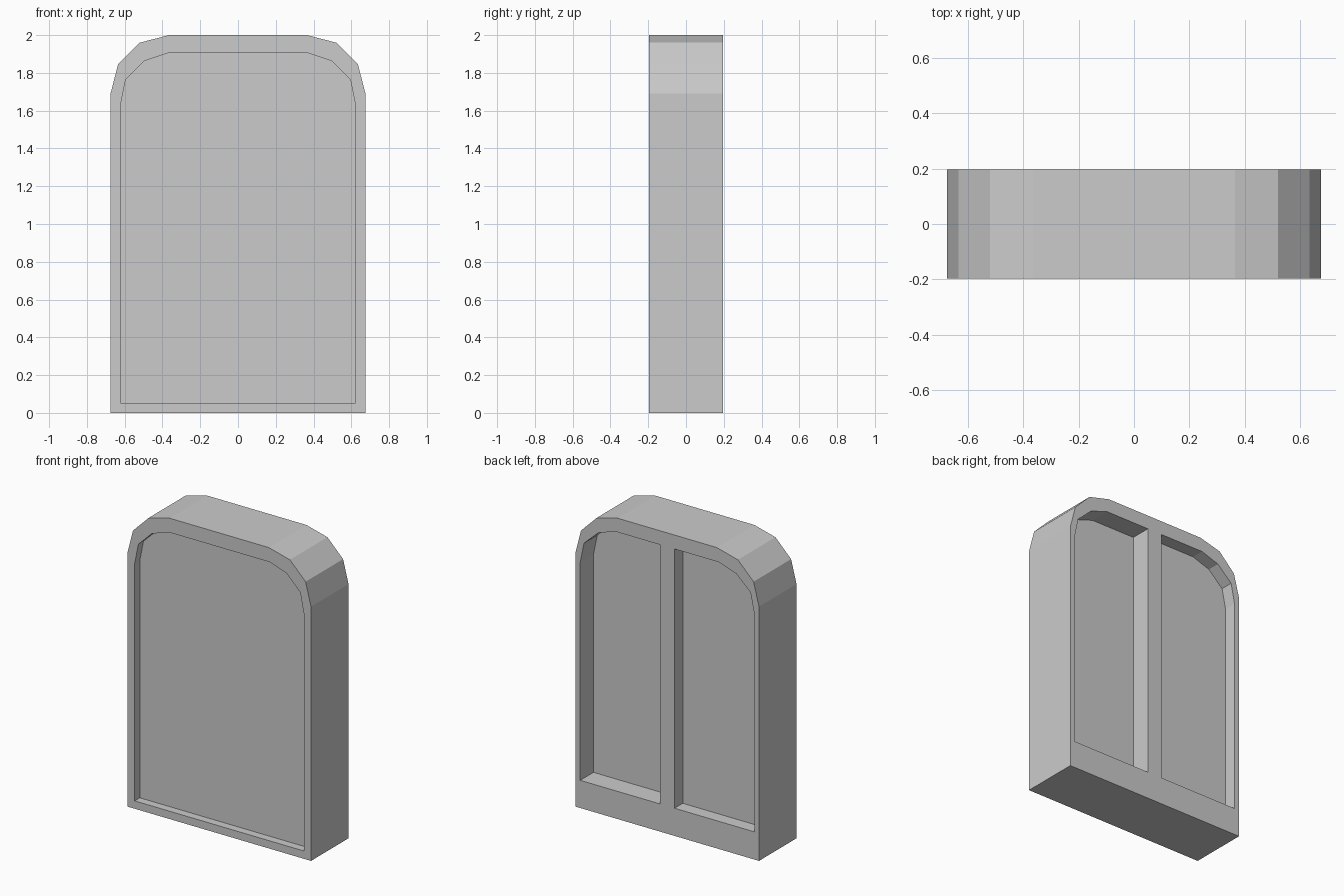
import bpy, bmesh

if "Cube" in bpy.data.objects:
    bpy.data.objects.remove(bpy.data.objects["Cube"])

HALF_DEPTH = 0.197


def prism(name, profile, y0, y1):
    """Extrude an (x, z) outline from y0 to y1."""
    bm = bmesh.new()
    face = bm.faces.new([bm.verts.new((x, y0, z)) for x, z in profile])
    ext = bmesh.ops.extrude_face_region(bm, geom=[face])
    moved = [v for v in ext["geom"] if isinstance(v, bmesh.types.BMVert)]
    bmesh.ops.translate(bm, verts=moved, vec=(0, y1 - y0, 0))
    bmesh.ops.recalc_face_normals(bm, faces=bm.faces[:])
    mesh = bpy.data.meshes.new(name)
    bm.to_mesh(mesh)
    bm.free()
    obj = bpy.data.objects.new(name, mesh)
    bpy.context.collection.objects.link(obj)
    return obj


def arch(shoulder, bottom):
    """Symmetric outline from the right shoulder points (bottom to top)."""
    right = [(shoulder[0][0], bottom)] + shoulder
    return right + [(-x, z) for x, z in reversed(right)]


def carve(target, name, profile, y0, y1):
    cutter = prism(name, profile, y0, y1)
    cutter.hide_render = True
    mod = target.modifiers.new(name, 'BOOLEAN')
    mod.operation = 'DIFFERENCE'
    mod.solver = 'EXACT'
    mod.object = cutter
    bpy.context.view_layer.objects.active = target
    bpy.ops.object.modifier_apply(modifier=name)
    bpy.data.objects.remove(cutter)


# Solid arched slab
slab = prism("arched_panel",
             arch([(0.675, 1.69), (0.635, 1.845), (0.52, 1.96), (0.365, 2.0)], 0.0),
             -HALF_DEPTH, HALF_DEPTH)

# Shallow recess over the whole front
carve(slab, "front_recess",
      arch([(0.622, 1.63), (0.595, 1.765), (0.495, 1.863), (0.37, 1.905)], 0.052),
      -HALF_DEPTH - 0.1, -HALF_DEPTH + 0.054)

# Two back recesses either side of a central bar, the +x one deeper
half = [(0.054, 0.184), (0.64, 0.184), (0.64, 1.633), (0.612, 1.768),
        (0.507, 1.865), (0.38, 1.907), (0.054, 1.907)]
for side, depth in ((1, 0.139), (-1, 0.086)):
    carve(slab, "back_recess", [(side * x, z) for x, z in half],
          HALF_DEPTH - depth, HALF_DEPTH + 0.1)
